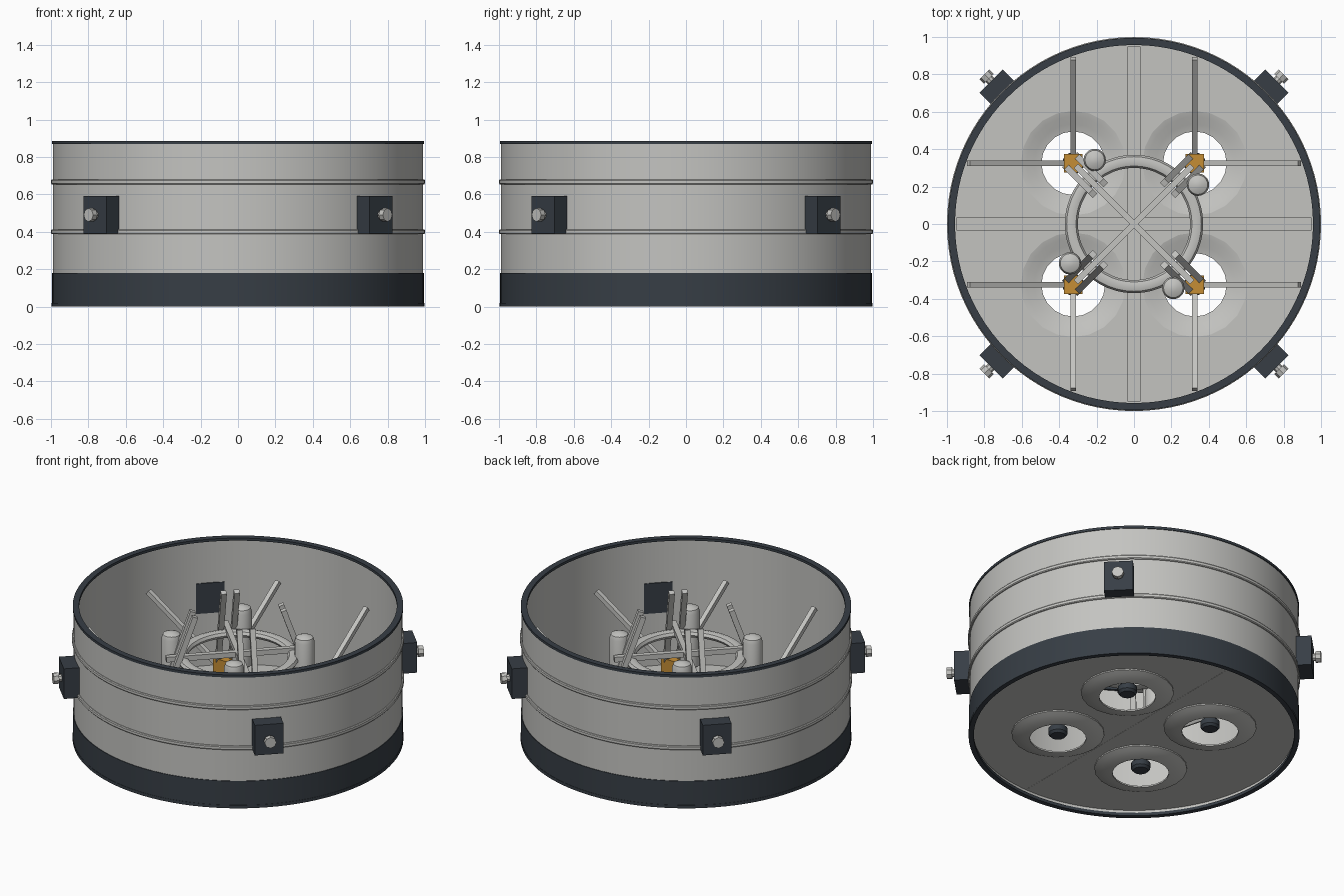
import bpy, bmesh, math
from mathutils import Vector, Matrix

if "Cube" in bpy.data.objects:
    bpy.data.objects.remove(bpy.data.objects["Cube"])


def material(name, col):
    m = bpy.data.materials.new(name)
    m.diffuse_color = (*col, 1)
    m.use_nodes = True
    m.node_tree.nodes["Principled BSDF"].inputs["Base Color"].default_value = m.diffuse_color
    return m


GREY = material("light_grey", (0.55, 0.55, 0.53))
DARK = material("dark_slate", (0.038, 0.048, 0.060))
GOLD = material("gold", (0.56, 0.27, 0.035))


def finish(name, bm, mat, smooth=False):
    bmesh.ops.recalc_face_normals(bm, faces=bm.faces)
    me = bpy.data.meshes.new(name)
    bm.to_mesh(me)
    bm.free()
    me.materials.append(mat)
    ob = bpy.data.objects.new(name, me)
    bpy.context.collection.objects.link(ob)
    if smooth:
        bpy.ops.object.select_all(action='DESELECT')
        ob.select_set(True)
        bpy.context.view_layer.objects.active = ob
        bpy.ops.object.shade_smooth_by_angle(angle=math.radians(35))
    return ob


def lathe(name, profile, mat, n=96, matrix=Matrix(), caps=False):
    """Spin a (radius, z) profile; closed loop section, or open with end caps."""
    bm = bmesh.new()
    rings = [[bm.verts.new(matrix @ Vector((r * math.cos(2 * math.pi * i / n),
                                            r * math.sin(2 * math.pi * i / n), z)))
              for i in range(n)] for r, z in profile]
    last = len(rings) - 1 if caps else len(rings)
    for k in range(last):
        a, b = rings[k], rings[(k + 1) % len(rings)]
        for i in range(n):
            j = (i + 1) % n
            bm.faces.new((a[i], a[j], b[j], b[i]))
    if caps:
        bm.faces.new(rings[0])
        bm.faces.new(rings[-1])
    return finish(name, bm, mat, True)


def band(name, r0, r1, z0, z1, mat, **kw):
    return lathe(name, [(r0, z0), (r1, z0), (r1, z1), (r0, z1)], mat, **kw)


def box(name, centre, size, mat, angle=0):
    bm = bmesh.new()
    bmesh.ops.create_cube(bm, size=1, matrix=Matrix.Translation(centre)
                          @ Matrix.Rotation(angle, 4, 'Z') @ Matrix.Diagonal((*size, 1)))
    return finish(name, bm, mat)


def beam(name, a, b, w, mat):
    a, b = Vector(a), Vector(b)
    d = b - a
    bm = bmesh.new()
    bmesh.ops.create_cube(bm, size=1, matrix=Matrix.Translation((a + b) / 2)
                          @ d.to_track_quat('Z', 'Y').to_matrix().to_4x4()
                          @ Matrix.Diagonal((w, w, d.length, 1)))
    return finish(name, bm, mat)


# outer shell, skirt, rims and hoops
band("shell_wall", 0.972, 0.99, 0.02, 0.872, GREY)
band("lower_skirt", 0.985, 0.994, 0.02, 0.18, DARK)
band("base_ring", 0.965, 0.996, 0.0, 0.02, DARK)
band("top_rim", 0.957, 0.995, 0.868, 0.885, DARK)
for name, z in (("lower_hoop", 0.40), ("upper_hoop", 0.667)):
    lathe(name, [(0.98, z - 0.013), (0.996, z - 0.013), (1.0, z - 0.008),
                 (1.0, z + 0.008), (0.996, z + 0.013), (0.98, z + 0.013)], GREY)

# floor plate with four round openings
E = 0.325
CORNERS = [(sx * E, sy * E) for sx in (-1, 1) for sy in (-1, 1)]
bm = bmesh.new()
for cx, cy, r, n in [(0, 0, 0.975, 96)] + [(x, y, 0.27, 20) for x, y in CORNERS]:
    vs = [bm.verts.new((cx + r * math.cos(2 * math.pi * i / n),
                        cy + r * math.sin(2 * math.pi * i / n), 0.04)) for i in range(n)]
    for i in range(n):
        bm.edges.new((vs[i], vs[(i + 1) % n]))
bmesh.ops.triangle_fill(bm, use_beauty=True, use_dissolve=False, edges=bm.edges[:],
                        normal=(0, 0, 1))
finish("floor_plate", bm, GREY)

# cross beams on the floor
box("floor_beam_x", (0, 0, 0.055), (1.9, 0.07, 0.03), GREY)
box("floor_beam_y", (0, 0, 0.054), (0.07, 1.9, 0.03), GREY)

# engine openings: dished collar, dark nozzle, gold mount
for x, y in CORNERS:
    at = Matrix.Translation((x, y, 0))
    lathe("engine_collar", [(0.28, 0.048), (0.25, 0.040), (0.21, 0.022), (0.17, 0.012),
                            (0.17, 0.002), (0.21, 0.008), (0.25, 0.02), (0.28, 0.032)],
          GREY, n=20, matrix=at)
    lathe("nozzle", [(0.045, 0.02), (0.058, 0.035), (0.058, 0.07), (0.04, 0.08), (0.04, 0.2)],
          DARK, n=16, matrix=at, caps=True)
    box("engine_mount", (x, y, 0.26), (0.10, 0.10, 0.14), GOLD)

# long struts from the mounts out to the wall
for s in (-1, 1):
    for t in (-1, 1):
        beam("wall_strut_x", (s * 0.35, t * E, 0.25), (s * 0.885, t * E, 0.615), 0.03, GREY)
        beam("wall_strut_y", (t * E, s * 0.35, 0.25), (t * E, s * 0.885, 0.615), 0.03, GREY)

# thrust ring
lathe("thrust_ring", [(0.335 + 0.035 * math.cos(k * math.pi / 4),
                       0.545 + 0.025 * math.sin(k * math.pi / 4)) for k in range(8)],
      GREY, n=48)

for q in range(4):
    ang = math.pi / 4 + q * math.pi / 2
    R = Vector((math.cos(ang), math.sin(ang), 0))
    T = Vector((-R.y, R.x, 0))
    Z = Vector((0, 0, 1))
    # centre spoke and the pair of steep thrust bars
    beam("ring_spoke", Z * 0.565, R * 0.44 + Z * 0.565, 0.034, GREY)
    for s in (-1, 1):
        beam("thrust_bar", R * 0.47 + T * s * 0.04 + Z * 0.28,
             R * 0.27 + T * s * 0.04 + Z * 0.85, 0.034, GREY)
    # round-topped tank beside each engine
    p = Matrix.Rotation(q * math.pi / 2, 4, 'Z') @ Vector((-0.21, 0.342, 0))
    lathe("small_tank", [(0.03, 0.28), (0.06, 0.31), (0.06, 0.66), (0.052, 0.685),
                         (0.02, 0.70)], GREY, n=20, matrix=Matrix.Translation(p), caps=True)
    # side block through the wall, with its bolt
    box("side_block", R * 1.0225 + Z * 0.49, (0.115, 0.175, 0.20), DARK, ang)
    lathe("side_bolt", [(0.024, 0), (0.024, 0.022), (0.036, 0.022), (0.036, 0.055)],
          GREY, n=8, caps=True, matrix=Matrix.Translation(R * 1.076 + Z * 0.49)
          @ R.to_track_quat('Z', 'Y').to_matrix().to_4x4())
